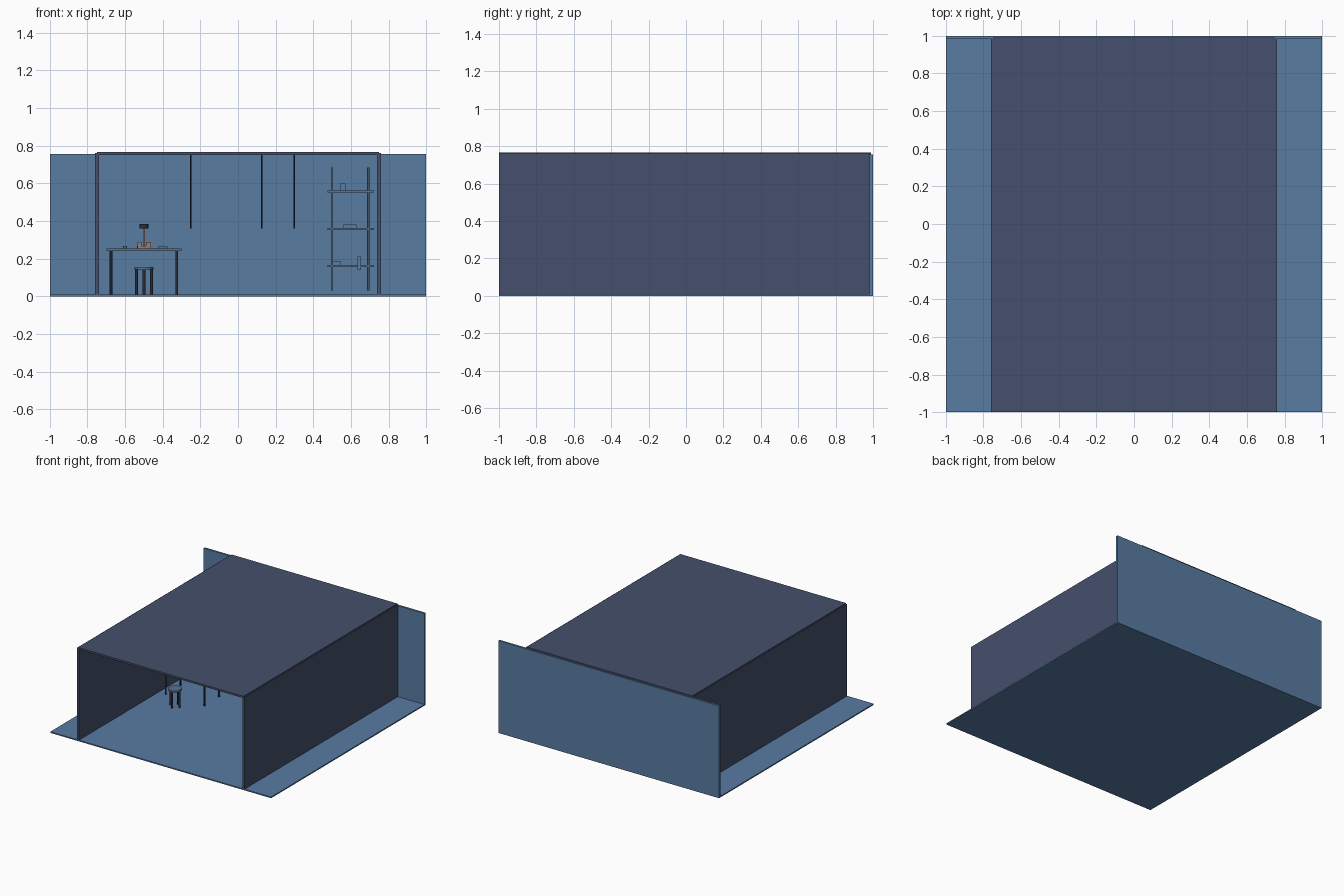
import bpy, math

if "Cube" in bpy.data.objects:
    bpy.data.objects.remove(bpy.data.objects["Cube"])


def material(name, rgb):
    m = bpy.data.materials.new(name)
    m.diffuse_color = (*rgb, 1)
    m.use_nodes = True
    m.node_tree.nodes["Principled BSDF"].inputs["Base Color"].default_value = m.diffuse_color
    return m


BLUE = material("blue", (0.10, 0.20, 0.36))
NAVY = material("navy", (0.06, 0.08, 0.15))
DARK = material("dark", (0.02, 0.025, 0.04))
STEEL = material("steel", (0.10, 0.17, 0.27))
CLAY = material("clay", (0.30, 0.20, 0.19))


def box(name, x0, x1, y0, y1, z0, z1, mat):
    bpy.ops.mesh.primitive_cube_add(size=1, location=((x0 + x1) / 2, (y0 + y1) / 2, (z0 + z1) / 2))
    o = bpy.context.object
    o.scale = (x1 - x0, y1 - y0, z1 - z0)
    bpy.ops.object.transform_apply(location=False, rotation=False, scale=True)
    o.name = name
    o.data.materials.append(mat)
    return o


def rod(name, x, y, z0, z1, r, mat, sides=16):
    bpy.ops.mesh.primitive_cylinder_add(vertices=sides, radius=r, depth=z1 - z0,
                                        location=(x, y, (z0 + z1) / 2))
    o = bpy.context.object
    bpy.ops.object.shade_smooth_by_angle()
    o.name = name
    o.data.materials.append(mat)
    return o


# room shell, open at the front
box("floor", -1, 1, -1, 1, 0, 0.01, BLUE)
box("back_wall", -1, 1, 0.982, 1, 0.01, 0.755, BLUE)
for side, s in (("left", -0.75), ("right", 0.75)):
    box(side + "_wall", s - 0.01, s + 0.01, -1, 0.985, 0.003, 0.76, NAVY)
box("roof", -0.75, 0.75, -1, 0.99, 0.752, 0.767, NAVY)

# desk
box("desk_top", -0.70, -0.30, 0.0, 0.25, 0.24, 0.254, STEEL)
for x in (-0.675, -0.325):
    for y in (0.03, 0.22):
        rod("desk_leg", x, y, 0.01, 0.24, 0.007, DARK)

# stool with four legs
rod("stool_seat", -0.5, -0.1, 0.142, 0.156, 0.05, STEEL, 32)
for i in range(4):
    a = i * math.pi / 2
    rod("stool_leg", -0.5 + 0.04 * math.cos(a), -0.1 + 0.04 * math.sin(a), 0.01, 0.142, 0.008, DARK)

# desk lamp and small items
rod("lamp_base", -0.5, 0.12, 0.254, 0.266, 0.038, CLAY, 32)
rod("lamp_stem", -0.5, 0.12, 0.266, 0.362, 0.006, CLAY)
rod("lamp_shade", -0.5, 0.12, 0.36, 0.385, 0.024, DARK, 24)
box("desk_block_left", -0.535, -0.512, 0.08, 0.10, 0.254, 0.288, CLAY)
box("desk_block_right", -0.488, -0.462, 0.08, 0.10, 0.254, 0.288, CLAY)
rod("cup", -0.6, 0.1, 0.254, 0.266, 0.01, STEEL)
box("desk_book", -0.425, -0.375, 0.09, 0.16, 0.254, 0.264, STEEL)

# hanging pendants
for x in (-0.25, 0.125, 0.298):
    rod("pendant_rod", x, 0.0, 0.36, 0.752, 0.004, DARK, 12)

# shelving at the back wall
for x in (0.5, 0.692):
    for y in (0.85, 0.965):
        rod("shelf_post", x, y, 0.03, 0.685, 0.006, STEEL)
for z in (0.16, 0.358, 0.556):
    box("shelf_board", 0.475, 0.722, 0.84, 0.975, z - 0.005, z + 0.005, STEEL)

# objects on the shelves
box("low_shelf_box", 0.505, 0.545, 0.88, 0.94, 0.165, 0.187, BLUE)
box("low_shelf_book", 0.635, 0.655, 0.825, 0.84, 0.14, 0.21, BLUE)
box("mid_shelf_book", 0.56, 0.63, 0.87, 0.95, 0.363, 0.382, BLUE)
box("top_shelf_book", 0.545, 0.572, 0.87, 0.95, 0.561, 0.598, BLUE)
